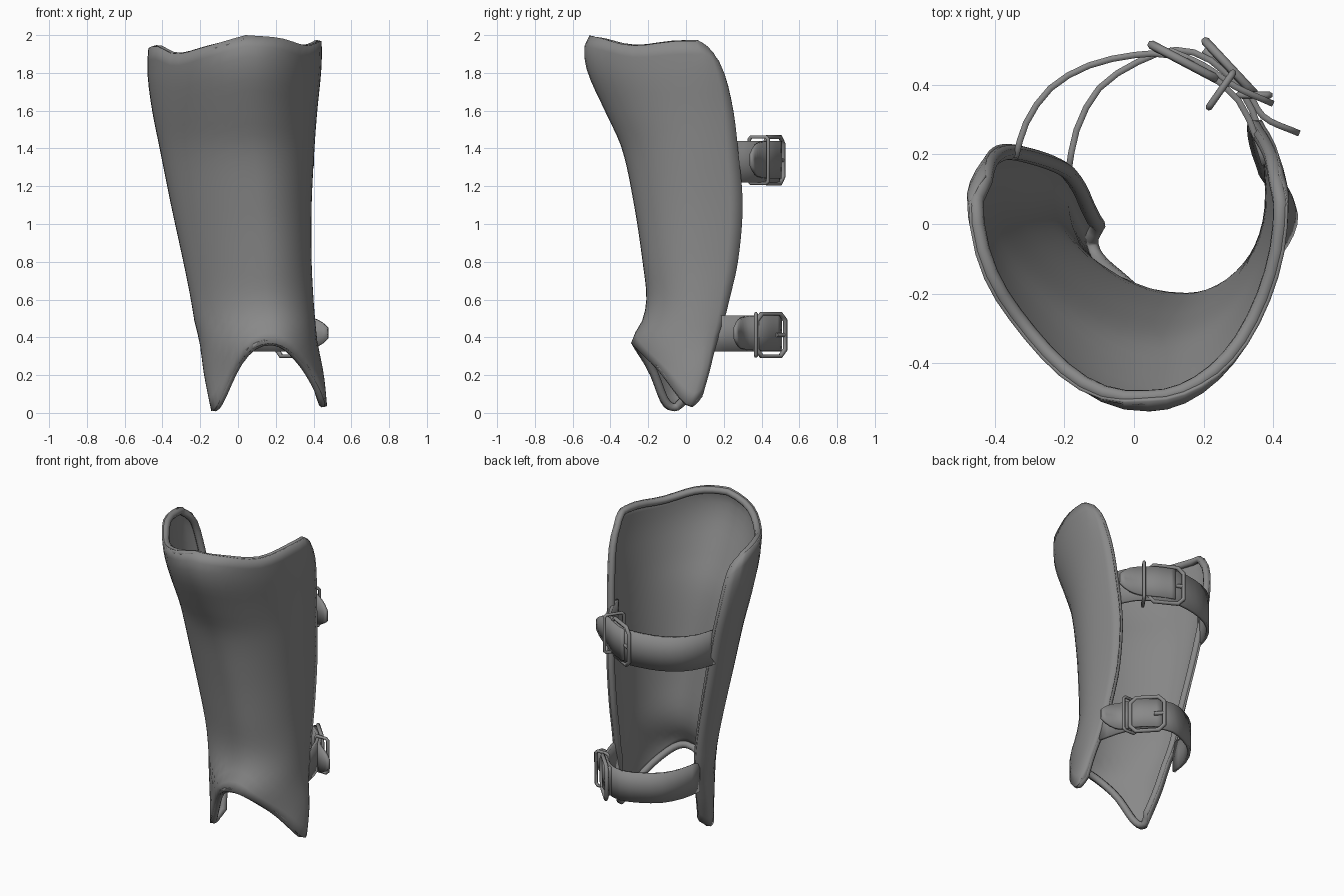
import bpy
import bmesh
from math import sin, cos, pi
from mathutils import Vector

cube = bpy.data.objects.get("Cube")
if cube:
    bpy.data.objects.remove(cube, do_unlink=True)

metal = bpy.data.materials.new("plain grey")
metal.use_nodes = True
grey = (0.25, 0.25, 0.25, 1)
metal.diffuse_color = grey
metal.node_tree.nodes["Principled BSDF"].inputs["Base Color"].default_value = grey


def smooth_lookup(table, key):
    """Catmull-Rom style interpolation of rows (key, value, value...)."""
    key = min(max(key, table[0][0]), table[-1][0])
    i = 0
    while i < len(table) - 2 and key > table[i + 1][0]:
        i += 1
    a, b = table[i], table[i + 1]
    p, n = table[max(i - 1, 0)], table[min(i + 2, len(table) - 1)]
    h = b[0] - a[0]
    f = (key - a[0]) / h
    out = []
    for j in range(1, len(a)):
        ma = (b[j] - p[j]) / (b[0] - p[0]) * h
        mb = (n[j] - a[j]) / (n[0] - a[0]) * h
        out.append((2 * f**3 - 3 * f**2 + 1) * a[j] + (f**3 - 2 * f**2 + f) * ma
                   + (3 * f**2 - 2 * f**3) * b[j] + (f**3 - f**2) * mb)
    return out


def add_sheet(name, columns, thickness, offset):
    """Skin a list of equally long point columns and give it thickness."""
    bm = bmesh.new()
    cols = [[bm.verts.new(p) for p in col] for col in columns]
    for a, b in zip(cols, cols[1:]):
        for k in range(len(a) - 1):
            bm.faces.new((a[k], b[k], b[k + 1], a[k + 1]))
    me = bpy.data.meshes.new(name)
    bm.to_mesh(me)
    bm.free()
    ob = bpy.data.objects.new(name, me)
    bpy.context.collection.objects.link(ob)
    me.materials.append(metal)
    bpy.ops.object.select_all(action="DESELECT")
    ob.select_set(True)
    bpy.context.view_layer.objects.active = ob
    bpy.ops.object.shade_smooth_by_angle(angle=0.9)
    s = ob.modifiers.new("thickness", "SOLIDIFY")
    s.thickness = thickness
    s.offset = offset


def tube(name, points, radius, cyclic, resolution=1):
    cu = bpy.data.curves.new(name, "CURVE")
    cu.dimensions = "3D"
    cu.bevel_depth = radius
    cu.bevel_resolution = resolution
    cu.use_fill_caps = True
    sp = cu.splines.new("POLY")
    sp.points.add(len(points) - 1)
    for p, co in zip(sp.points, points):
        p.co = (*co, 1)
    sp.use_cyclic_u = cyclic
    sp.use_smooth = True
    ob = bpy.data.objects.new(name, cu)
    bpy.context.collection.objects.link(ob)
    cu.materials.append(metal)


# Shin plate sections: height, x of each side, x and y of the front ridge, y of each back edge
SECTIONS = [
    (0.0, -.14, .475, .17, -.25, -.01, .06),
    (0.2, -.18, .455, .17, -.26, .07, .12),
    (.38, -.205, .42, .17, -.29, .13, .165),
    (.48, -.23, .41, .17, -.235, .16, .2),
    (0.6, -.25, .4, .15, -.21, .18, .23),
    (0.8, -.29, .39, .14, -.23, .2, .275),
    (1.1, -.355, .39, .11, -.275, .22, .3),
    (1.4, -.415, .405, .08, -.34, .23, .275),
    (1.6, -.455, .42, .06, -.43, .22, .25),
    (1.8, -.48, .44, .05, -.52, .18, .2),
    (1.93, -.475, .445, .04, -.54, .1, .13),
    (2.0, -.46, .44, .04, -.51, .05, .06),
]
TOP_RIM = {-1: [(0, 2), (.3, 1.935), (.55, 1.9), (.78, 1.94), (1, 1.93)],
           1: [(0, 2), (.3, 1.985), (.6, 1.945), (.85, 1.965), (1, 1.97)]}
WRAP = 0.78      # share of each half that belongs to the front curve


def plate_column(u, rows=28):
    side = -1 if u < 0 else 1
    front = min(abs(u) / WRAP, 1)
    back = max(abs(u) - WRAP, 0) / (1 - WRAP)
    t = front * pi / 2
    arch = max(cos(t), 0)**(2.7 if side < 0 else 1.4)
    foot = 0.01 if side < 0 else 0.035
    low = foot + (0.37 - foot) * arch + 0.05 * back**2
    high = smooth_lookup(TOP_RIM[side], front)[0] - 0.06 * back**2
    col = []
    for r in range(rows + 1):
        z = low + (high - low) * r / rows
        xl, xr, ridge, yf, yl, yr = smooth_lookup(SECTIONS, z)
        edge_x, edge_y = (xl, yl) if side < 0 else (xr, yr)
        wide_y = min(0.08, edge_y - 0.05)
        curl = 0.05 if side < 0 else 0.025
        flat = 1 - (0.05 if side < 0 else 0.015) * sin(2 * t)**2
        x = ridge + (edge_x - ridge) * sin(t) * flat - side * curl * back**2
        y = wide_y - (wide_y - yf) * cos(t) * flat + (edge_y - wide_y) * back
        col.append(Vector((x, y, z)))
    return col


plate = [plate_column(c / 15) for c in range(-15, 16)]
add_sheet("shin_plate", plate, 0.012, -1)

# Rolled rim, lying just inside the edge of the plate
RIM = 0.022
last_c, last_r = len(plate) - 1, len(plate[0]) - 1
border = ([(c, 0) for c in range(last_c)] + [(last_c, r) for r in range(last_r)]
          + [(c, last_r) for c in range(last_c, 0, -1)] + [(0, r) for r in range(last_r, 0, -1)])
rim = []
for c, r in border:
    c0, c1 = max(c - 1, 0), min(c + 1, last_c)
    r0, r1 = max(r - 1, 0), min(r + 1, last_r)
    normal = (plate[c1][r] - plate[c0][r]).cross(plate[c][r1] - plate[c][r0]).normalized()
    inner = plate[min(max(c, 1), last_c - 1)][min(max(r, 1), last_r - 1)]
    rim.append(plate[c][r] - normal * RIM + (inner - plate[c][r]).normalized() * RIM * 0.8)
tube("rolled_rim", rim, RIM, True, 2)


def strap(name, points, z0, z1, round_end=False):
    """Upright band that follows a path seen from above."""
    table = [(i, *p) for i, p in enumerate(points)]
    per = 4 if round_end else 2
    steps = per * (len(points) - 1)
    mid, half = (z0 + z1) / 2, (z1 - z0) / 2
    cols = []
    for i in range(steps + 1):
        x, y = smooth_lookup(table, i / per)
        h = half
        if round_end:
            h *= (1 - min(i / steps, 0.98)**5)**0.5
        cols.append([(x, y, mid - h), (x, y, mid), (x, y, mid + h)])
    add_sheet(name, cols, 0.018, 0)


def chamfered_loop(name, a, b, z0, z1, cut, radius):
    """Upright rectangular ring between two plan points."""
    a, b = Vector((*a, 0)), Vector((*b, 0))
    length = (b - a).length
    d = (b - a) / length
    flat = [(cut, z0), (length - cut, z0), (length, z0 + cut), (length, z1 - cut),
            (length - cut, z1), (cut, z1), (0, z1 - cut), (0, z0 + cut)]
    tube(name, [a + d * s + Vector((0, 0, z)) for s, z in flat], radius, True)


def buckle(prefix, a, b, keeper_a, keeper_b, z0, z1):
    chamfered_loop(prefix + "_buckle_frame", a, b, z0, z1, 0.035, 0.013)
    chamfered_loop(prefix + "_strap_keeper", keeper_a, keeper_b, z0, z1, 0.012, 0.01)
    mid = (z0 + z1) / 2
    start = Vector((*a, mid))
    tube(prefix + "_buckle_prong", [start, start.lerp(Vector((*b, mid)), 0.3)], 0.012, False)


# Upper strap, loose end and buckle
strap("upper_strap", [(-.34, .19), (-.31, .29), (-.24, .39), (-.13, .455), (0, .485),
                      (.1, .485), (.2, .44), (.3, .355), (.35, .25), (.375, .17)], 1.22, 1.44)
strap("upper_strap_end", [(.1, .5), (.2, .455), (.29, .395), (.4, .345)], 1.24, 1.44, True)
buckle("upper", (.05, .515), (.24, .415), (.215, .335), (.285, .435), 1.215, 1.46)

# Lower strap, loose end and buckle
strap("lower_strap", [(-.19, .14), (-.165, .27), (-.1, .39), (.01, .465), (.12, .5),
                      (.22, .47), (.31, .38), (.36, .27), (.39, .14)], .325, .515)
strap("lower_strap_end", [(.2, .5), (.31, .41), (.37, .31), (.475, .26)], .33, .515, True)
buckle("lower", (.205, .525), (.345, .375), (.3, .37), (.39, .37), .3, .525)
